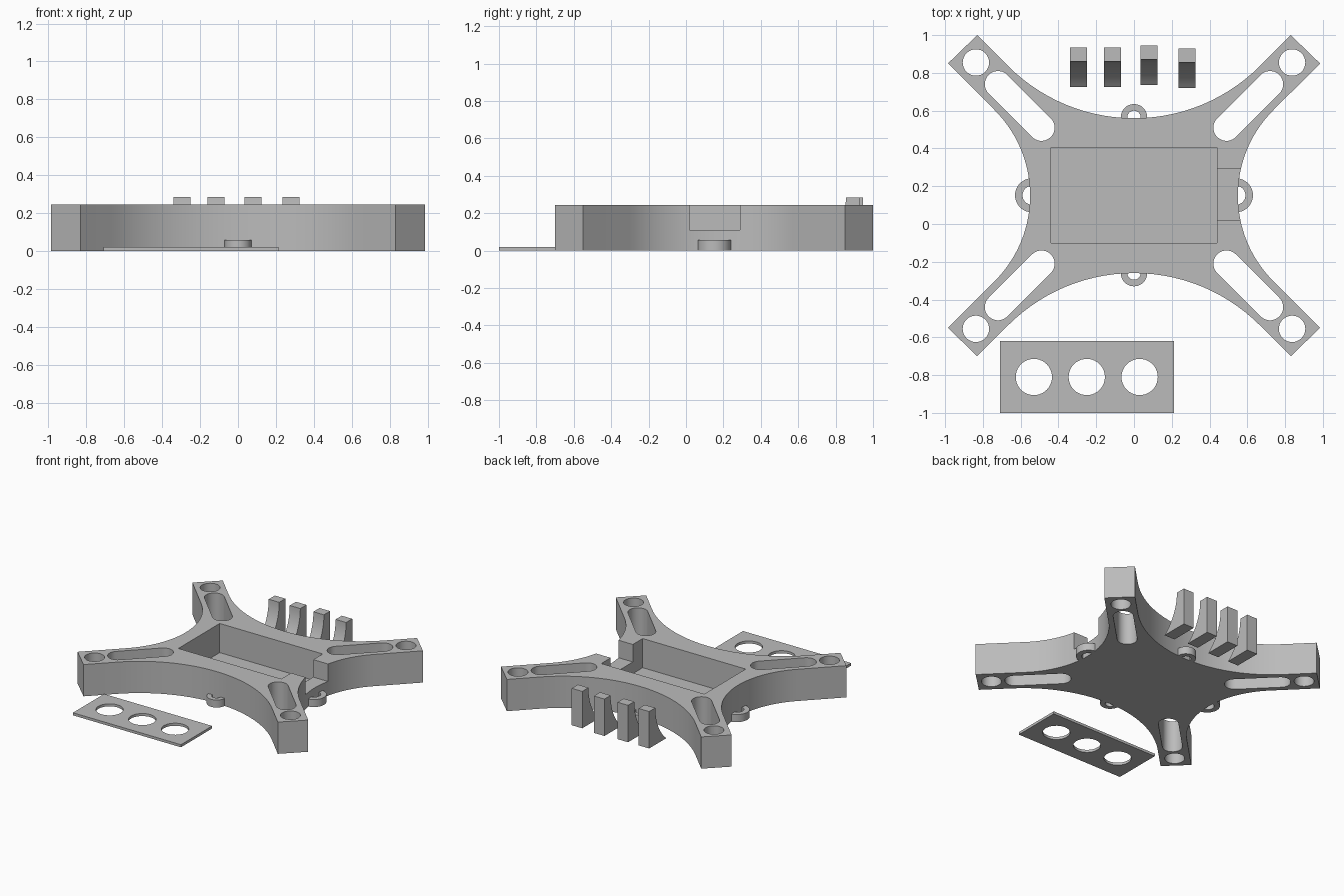
import bpy, bmesh, math
from mathutils import Vector

if "Cube" in bpy.data.objects:
    bpy.data.objects.remove(bpy.data.objects["Cube"], do_unlink=True)

grey = bpy.data.materials.new("plain grey")
grey.use_nodes = True
grey.diffuse_color = (0.5, 0.5, 0.5, 1)
grey.node_tree.nodes["Principled BSDF"].inputs["Base Color"].default_value = (0.5, 0.5, 0.5, 1)

MID_Y = 0.15      # centre of the frame
HEIGHT = 0.245


def arc(cx, cy, r, start, end, steps):
    """Points along a circular arc, angles in degrees."""
    angles = [math.radians(start + (end - start) * i / steps) for i in range(steps + 1)]
    return [(cx + r * math.cos(a), cy + r * math.sin(a)) for a in angles]


def prism(name, outline, low, high, axis="z"):
    """Extrude a flat outline along z, or a (y, z) outline along x."""
    def place(p, d):
        return Vector((p[0], p[1], d)) if axis == "z" else Vector((d, p[0], p[1]))
    bm = bmesh.new()
    base = bm.faces.new([bm.verts.new(place(p, low)) for p in outline])
    new = bmesh.ops.extrude_face_region(bm, geom=[base])["geom"]
    shift = place((0, 0), high - low)
    bmesh.ops.translate(bm, vec=shift, verts=[v for v in new if isinstance(v, bmesh.types.BMVert)])
    bmesh.ops.recalc_face_normals(bm, faces=bm.faces)
    mesh = bpy.data.meshes.new(name)
    bm.to_mesh(mesh)
    bm.free()
    mesh.materials.append(grey)
    obj = bpy.data.objects.new(name, mesh)
    bpy.context.collection.objects.link(obj)
    return obj


def rectangle(x0, x1, y0, y1):
    return [(x0, y0), (x1, y0), (x1, y1), (x0, y1)]


def activate(obj):
    bpy.ops.object.select_all(action="DESELECT")
    obj.select_set(True)
    bpy.context.view_layer.objects.active = obj


def cut(obj, outline, low=-0.1, high=0.4):
    cutter = prism("cutter", outline, low, high)
    cutter.hide_render = True
    mod = obj.modifiers.new("cut", "BOOLEAN")
    mod.operation = "DIFFERENCE"
    mod.solver = "EXACT"
    mod.object = cutter
    activate(obj)
    bpy.ops.object.modifier_apply(modifier=mod.name)
    bpy.data.objects.remove(cutter, do_unlink=True)


def smooth(obj):
    activate(obj)
    bpy.ops.object.shade_smooth_by_angle(angle=math.radians(30))


# Frame: four diagonal arms joined by concave arcs
def side_arc(middle, offset, steps=28):
    """Arc centre distance and radius, tangent to the 45 degree arm edges."""
    join = (middle - offset) / (2 - math.sqrt(2))
    radius = join * math.sqrt(2)
    return middle + radius, radius


cy, ry = side_arc(0.41, 0.02)
cx, rx = side_arc(0.55, 0.285)
outline = []
outline += [(0.985, MID_Y + 0.70), (0.83, MID_Y + 0.85)]
outline += arc(0, MID_Y + cy, ry, -45, -135, 28)
outline += [(-0.83, MID_Y + 0.85), (-0.985, MID_Y + 0.70)]
outline += arc(-cx, MID_Y, rx, 45, -45, 28)
outline += [(-0.985, MID_Y - 0.70), (-0.83, MID_Y - 0.85)]
outline += arc(0, MID_Y - cy, ry, 135, 45, 28)
outline += [(0.83, MID_Y - 0.85), (0.985, MID_Y - 0.70)]
outline += arc(cx, MID_Y, rx, 225, 135, 28)
frame = prism("frame", outline, 0, HEIGHT)

# Battery pocket and side notch
cut(frame, rectangle(-0.44, 0.44, -0.10, 0.405), low=0.02)
cut(frame, rectangle(0.40, 0.70, 0.02, 0.29), low=0.11)

# Motor holes and long slots in every arm
slot = arc(0.72, 0.59, 0.07, -45, 135, 14) + arc(0.49, 0.36, 0.07, 135, 315, 14)
hole = arc(0.837, 0.705, 0.07, 0, 360, 32)[:-1]
for sx in (1, -1):
    for sy in (1, -1):
        for shape in (slot, hole):
            cut(frame, [(sx * x, MID_Y + sy * y) for x, y in shape])
smooth(frame)

# Tie loops around the base of the frame
loops = {
    "front_loop": (0, -0.26, 0.07, 0.035, 270),
    "back_loop": (0, 0.565, 0.07, 0.035, 90),
    "left_loop": (0.54, 0.152, 0.09, 0.05, 0),
    "right_loop": (-0.54, 0.152, 0.09, 0.05, 180),
}
for name, (x, y, outer, inner, facing) in loops.items():
    ring = arc(x, y, outer, facing - 95, facing + 95, 24)
    ring += arc(x, y, inner, facing + 95, facing - 95, 24)
    smooth(prism(name, ring, 0, 0.058))

# Loose cover plate with three round holes
plate = prism("cover_plate", rectangle(-0.71, 0.213, -1.0, -0.62), 0, 0.02)
for x in (-0.53, -0.25, 0.03):
    cut(plate, arc(x, -0.81, 0.096, 0, 360, 40)[:-1])
smooth(plate)

# Loose feet with a concave flared front
for i, (x, y) in enumerate([(-0.295, 0.935), (-0.115, 0.935), (0.08, 0.945), (0.28, 0.93)]):
    front = y - 0.075
    radius = 0.37
    profile = arc(front - radius, 0.285, radius, 0, -50.4, 14)
    profile += [(y, 0), (y, 0.285)]
    smooth(prism(f"foot_{i + 1}", profile, x - 0.045, x + 0.045, axis="x"))
